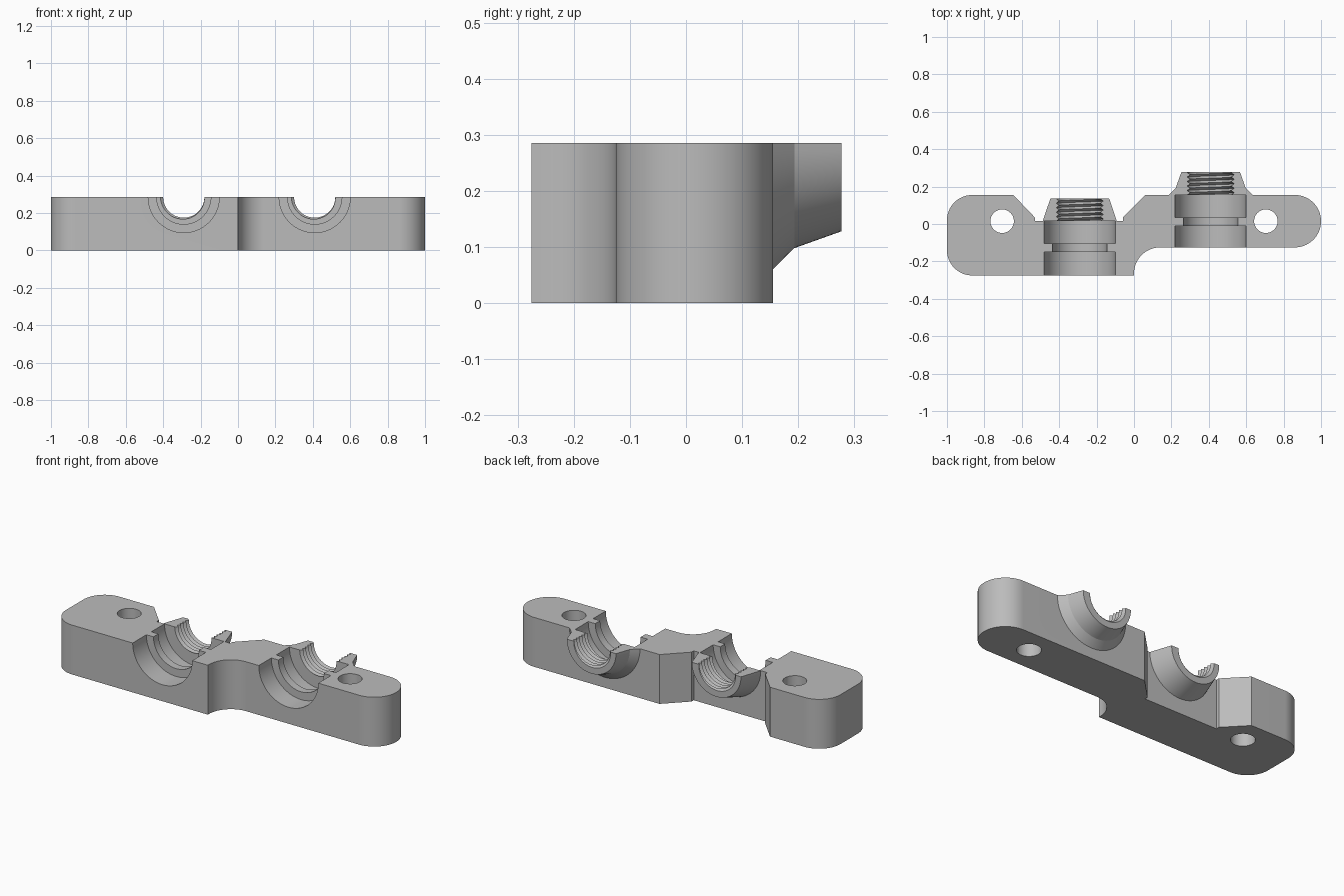
import bpy, bmesh
from math import pi, sin, cos, radians

if "Cube" in bpy.data.objects:
    bpy.data.objects.remove(bpy.data.objects["Cube"])

H = 0.285            # block height, also the height of the bore axes
FULL = 2 * pi

grey = bpy.data.materials.new("plain grey")
grey.use_nodes = True
grey.diffuse_color = (0.5, 0.5, 0.5, 1)
grey.node_tree.nodes["Principled BSDF"].inputs["Base Color"].default_value = (0.5, 0.5, 0.5, 1)


def finish(name, bm):
    bmesh.ops.recalc_face_normals(bm, faces=bm.faces)
    mesh = bpy.data.meshes.new(name)
    bm.to_mesh(mesh)
    bm.free()
    mesh.materials.append(grey)
    obj = bpy.data.objects.new(name, mesh)
    bpy.context.collection.objects.link(obj)
    return obj


def arc(cx, cy, r, a0, a1, n=20):
    angles = [radians(a0 + (a1 - a0) * i / n) for i in range(n + 1)]
    return [(cx + r * cos(a), cy + r * sin(a)) for a in angles]


def prism(name, outline, z0, z1):
    bm = bmesh.new()
    base = bm.faces.new([bm.verts.new((x, y, z0)) for x, y in outline])
    moved = bmesh.ops.extrude_face_region(bm, geom=[base])["geom"]
    verts = [v for v in moved if isinstance(v, bmesh.types.BMVert)]
    bmesh.ops.translate(bm, vec=(0, 0, z1 - z0), verts=verts)
    return finish(name, bm)


def trough(name, cx, stations, lift, shear=0, n=40):
    """Half-round solid below the bore axis; stations are (y, radius)."""
    bm = bmesh.new()
    rings = []
    for y, r in stations:
        pts = [(cx + r * cos(a), y + shear * a / FULL, H + r * sin(a))
               for a in [pi + pi * i / n for i in range(n + 1)]]
        if lift:
            pts = ([(pts[0][0], pts[0][1], H + lift)] + pts
                   + [(pts[-1][0], pts[-1][1], H + lift)])
        rings.append([bm.verts.new(p) for p in pts])
    for a, b in zip(rings, rings[1:]):
        for i in range(len(a)):
            j = (i + 1) % len(a)
            bm.faces.new((a[i], a[j], b[j], b[i]))
    for ring in (rings[0], rings[-1]):
        if not shear:
            bm.faces.new(ring)
            continue
        mid = bm.verts.new((cx, sum(v.co.y for v in ring) / len(ring), H))
        for i in range(len(ring)):
            bm.faces.new((ring[i], ring[(i + 1) % len(ring)], mid))
    return finish(name, bm)


def combine(target, tool, operation):
    mod = target.modifiers.new(tool.name, "BOOLEAN")
    mod.operation, mod.solver, mod.object = operation, "EXACT", tool
    bpy.context.view_layer.objects.active = target
    bpy.ops.object.modifier_apply(modifier=mod.name)
    bpy.data.objects.remove(tool)


# Main block: stepped outline with rounded ends
outline = (arc(-0.865, -0.14, 0.135, 180, 270) + [(0, -0.275)]
           + arc(0.14, -0.265, 0.14, 180, 90)
           + arc(0.86, 0.015, 0.14, -90, 90, 40)
           + [(0.06, 0.155), (-0.06, 0.035), (-0.06, 0.015),
              (-0.53, 0.015), (-0.53, 0.035), (-0.645, 0.155)]
           + arc(-0.865, 0.02, 0.135, 90, 180))
block = prism("clamp_block", outline, 0, H)

# Tapered spouts on the back; the second one has a flared root
clamps = [(-0.29, 0.015, [(0, 0.198)]),
          (0.41, 0.155, [(0, 0.225), (0.038, 0.187)])]
for cx, back, root in clamps:
    root = [(-0.03, root[0][1])] + root + [(0.122, 0.157)]
    spout = trough("spout", cx, [(back + y, r) for y, r in root], 0)
    combine(block, spout, "UNION")

# Stepped bores and threaded outlets
PITCH = 0.024
for cx, back, _ in clamps:
    steps = [(-0.35, 0.19), (-0.165, 0.19), (-0.165, 0.145),
             (-0.12, 0.145), (-0.12, 0.19), (0, 0.19)]
    bore = trough("bore_cutter", cx, [(back + y, r) for y, r in steps], 0.1)
    combine(block, bore, "DIFFERENCE")
    turns = [(back - 0.06 + PITCH * k / 2, 0.11 if k % 2 else 0.125)
             for k in range(17)]
    thread = trough("thread_cutter", cx, turns, 0.1, PITCH)
    combine(block, thread, "DIFFERENCE")

# Screw holes
for x in (-0.705, 0.705):
    hole = prism("hole_cutter", arc(x, 0.015, 0.063, 0, 348.75, 31), -0.1, H + 0.1)
    combine(block, hole, "DIFFERENCE")

bpy.ops.object.select_all(action="DESELECT")
block.select_set(True)
bpy.context.view_layer.objects.active = block
bpy.ops.object.shade_smooth_by_angle(angle=radians(25))
